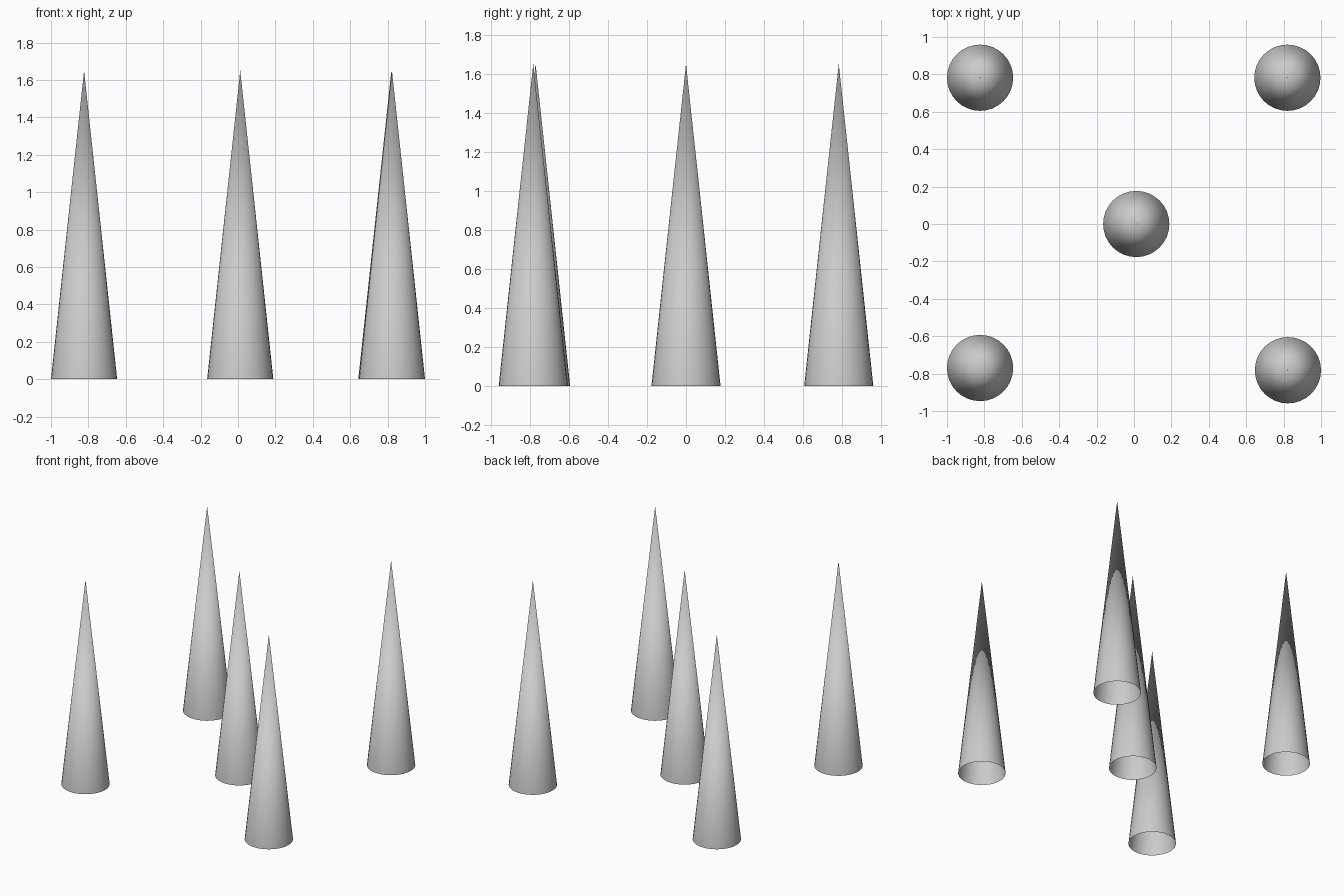
import bpy

if "Cube" in bpy.data.objects:
    bpy.data.objects.remove(bpy.data.objects["Cube"])

RADIUS = 0.177
HEIGHT = 1.65


def spike(name, x, y):
    # Tall smooth cone, open at the bottom
    bpy.ops.mesh.primitive_cone_add(
        vertices=32, radius1=RADIUS, radius2=0, depth=HEIGHT,
        end_fill_type='NOTHING', location=(x, y, HEIGHT / 2))
    obj = bpy.context.object
    obj.name = name
    bpy.ops.object.shade_smooth()
    return obj


# Four corner cones and one in the middle
spots = {
    "cone_front_left": (-0.823, -0.77),
    "cone_front_right": (0.823, -0.782),
    "cone_back_left": (-0.823, 0.782),
    "cone_back_right": (0.82, 0.782),
    "cone_centre": (0.012, 0.0),
}
for name, (x, y) in spots.items():
    spike(name, x, y)
